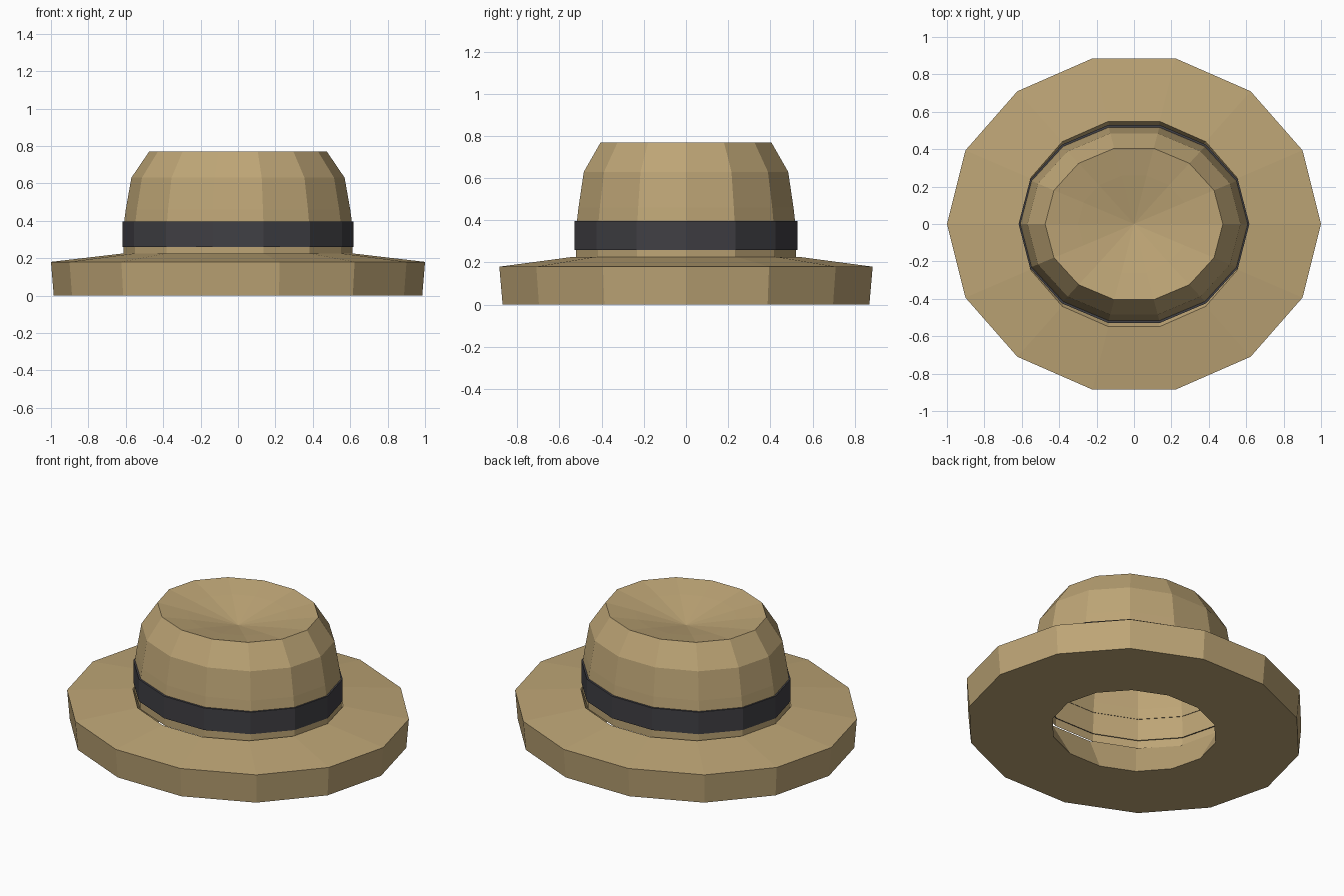
import bpy
import bmesh
from math import cos, sin, tau

SIDES = 14

cube = bpy.data.objects.get("Cube")
if cube:
    bpy.data.objects.remove(cube, do_unlink=True)


def make_material(name, colour):
    mat = bpy.data.materials.new(name)
    mat.use_nodes = True
    mat.diffuse_color = colour
    node = next(n for n in mat.node_tree.nodes if n.type == 'BSDF_PRINCIPLED')
    node.inputs["Base Color"].default_value = colour
    node.inputs["Roughness"].default_value = 0.9
    return mat


def lathe(name, profile, mat, closed=False, tip=None):
    """Turn (x radius, y radius, z) rings, listed outside-up, into a faceted oval shell."""
    bm = bmesh.new()
    rings = []
    for rx, ry, z in profile:
        rings.append([bm.verts.new((rx * cos(tau * k / SIDES), ry * sin(tau * k / SIDES), z))
                      for k in range(SIDES)])
    pairs = list(zip(rings, rings[1:]))
    if closed:
        pairs.append((rings[-1], rings[0]))
    for low, high in pairs:
        for k in range(SIDES):
            n = (k + 1) % SIDES
            bm.faces.new((low[k], low[n], high[n], high[k]))
    if tip is not None:
        centre = bm.verts.new((0, 0, tip))
        for k in range(SIDES):
            bm.faces.new((rings[-1][k], rings[-1][(k + 1) % SIDES], centre))
    mesh = bpy.data.meshes.new(name)
    bm.to_mesh(mesh)
    bm.free()
    mesh.materials.append(mat)
    obj = bpy.data.objects.new(name, mesh)
    bpy.context.collection.objects.link(obj)
    return obj


tan = make_material("tan felt", (0.51, 0.375, 0.18, 1))
charcoal = make_material("charcoal ribbon", (0.051, 0.050, 0.058, 1))

# Thick brim with a flared head opening
lathe("brim", [(0.985, 0.892, 0), (1, 0.908, 0.18),
               (0.615, 0.563, 0.225), (0.487, 0.44, 0)], tan, closed=True)

# Open crown shell with a dented top
lathe("crown", [(0.612, 0.535, 0.21), (0.612, 0.535, 0.26), (0.608, 0.53, 0.40),
                (0.60, 0.523, 0.46), (0.57, 0.497, 0.63), (0.475, 0.415, 0.77),
                (0.30, 0.265, 0.738)], tan, tip=0.675)

# Ribbon wrapped around the crown
lathe("hat_band", [(0.605, 0.53, 0.26), (0.617, 0.543, 0.26),
                   (0.617, 0.543, 0.397), (0.605, 0.528, 0.397)], charcoal)
